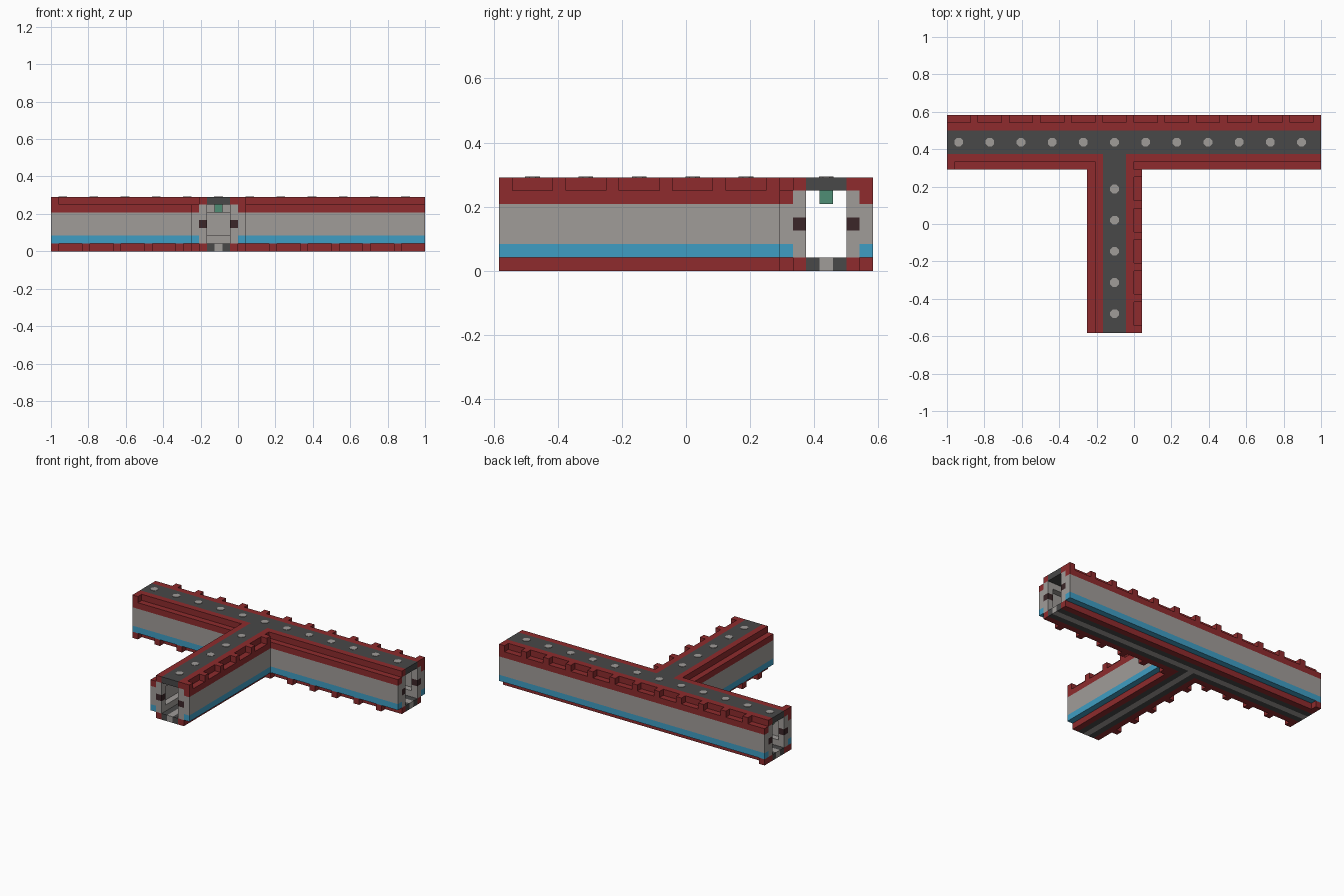
import bpy
import bmesh
from mathutils import Matrix, Vector

U = 1 / 24  # one block

cube = bpy.data.objects.get("Cube")
if cube:
    bpy.data.objects.remove(cube, do_unlink=True)


def material(name, hex_code):
    rgb = [int(hex_code[i:i + 2], 16) / 255 for i in (0, 2, 4)]
    col = [((c + 0.055) / 1.055) ** 2.4 for c in rgb] + [1]
    m = bpy.data.materials.new(name)
    m.use_nodes = True
    m.diffuse_color = col
    m.node_tree.nodes["Principled BSDF"].inputs["Base Color"].default_value = col
    return m


RED = material("dark_red", "8E2B2D")
GREY = material("warm_grey", "A09C99")
DARK = material("charcoal", "484848")
BLUE = material("sky_blue", "3F9DC3")
GREEN = material("lamp_green", "4F8D75")
BROWN = material("dark_brown", "3B2628")


# Each arm is described by s (along it) and t (across it), in blocks
def place_main(s, t):
    return s, t + 10.5


def place_stem(s, t):
    return t - 2.5, -s


def finish(name, bm, mat):
    mesh = bpy.data.meshes.new(name)
    bm.to_mesh(mesh)
    bm.free()
    mesh.materials.append(mat)
    bpy.context.collection.objects.link(bpy.data.objects.new(name, mesh))


def boxes(name, mat, place, items):
    """Join boxes given as (s range, t range, z range) into one part."""
    bm = bmesh.new()
    for s, t, z in items:
        a = Vector((*place(s[0], t[0]), z[0])) * U
        b = Vector((*place(s[1], t[1]), z[1])) * U
        size = [abs(v) for v in b - a]
        bmesh.ops.create_cube(
            bm, size=1,
            matrix=Matrix.Translation((a + b) / 2) @ Matrix.Diagonal((*size, 1)))
    finish(name, bm, mat)


def discs(name, mat, place, positions):
    bm = bmesh.new()
    for s in positions:
        x, y = place(s, 0)
        m = Matrix.Translation((x * U, y * U, 7 * U)) @ Matrix.Rotation(0.3927, 4, "Z")
        bmesh.ops.create_cone(bm, cap_ends=True, segments=8, radius1=0.025,
                              radius2=0.025, depth=0.005, matrix=m)
    finish(name, bm, mat)


def across(side, a, b):
    return (side * a, side * b) if side > 0 else (-b, -a)


def arm(name, place, end, outer, inner, roof, strip, floor, frames, block):
    """outer/inner/floor map a side to its spans; block is the capped end, if any."""
    start = roof[0]
    for side, label in ((-1, "near"), (1, "far")):
        out, mid = across(side, 2.5, 3.5), across(side, 1.5, 2.5)
        part = f"{name}_{label}_"

        # Outer wall in coloured bands, with ribs inside
        boxes(part + "wall", GREY, place, [(s, out, (2, 5)) for s in outer[side]])
        boxes(part + "stripe", BLUE, place, [(s, out, (1, 2)) for s in outer[side]])
        boxes(part + "upper_band", RED, place, [(s, out, (5, 6)) for s in outer[side]])
        boxes(part + "inner_ribs", GREY, place,
              [(s, mid, z) for s in inner[side] for z in ((1, 2), (5, 6))])

        # Red rails with teeth on one edge and an open ledge on the other
        for level, z, toothed, last in (("top", (6, 7), 1, end - 1),
                                        ("bottom", (0, 1), -1, end - 4)):
            rail = [(s, mid, z) for s in inner[side]]
            if side == toothed:
                low = outer[side][0][0]
                for s in range(last, low - 1, -4):
                    if any(a <= s < b for a, b in outer[side]):
                        rail.append(((s, s + 1), out, z))
            elif block is not None:
                rail.append(((block, block + 1), out, z))
            boxes(part + level + "_rail", RED, place, rail)

        # Open-end frame with locking plugs
        boxes(part + "end_frame", GREY, place,
              [((s, s + 1), mid, z) for s in frames for z in ((2, 3), (4, 5))])
        boxes(part + "plugs", BROWN, place, [((s, s + 1), mid, (3, 4)) for s in frames])

        # Floor beside the centre strip
        boxes(part + "floor", DARK, place,
              [(s, across(side, 0.5, 1.5), (0, 1)) for s in floor[side]])

    # Roof, floor strip and lamps
    boxes(name + "_roof", DARK, place, [(roof, (-1.5, 1.5), (6, 7))])
    boxes(name + "_floor_strip", GREY, place, [(strip, (-0.5, 0.5), (0, 1))])
    spots = [end - 2.5 - 4 * i for i in range(12) if end - 2.5 - 4 * i > start + 1]
    discs(name + "_roof_studs", GREY, place, spots)
    boxes(name + "_lamps", GREEN, place,
          [((s - 0.5, s + 0.5), (-0.5, 0.5), (5, 6)) for s in spots])


full = [(-24, 24)]
arm("main_corridor", place_main, 24,
    outer={-1: [(-24, -5), (0, 24)], 1: full},
    inner={-1: [(-24, -4), (-1, 24)], 1: full},
    roof=(-24, 24), strip=(-24, 24),
    floor={-1: [(-24, -3), (-2, 24)], 1: full},
    frames=(-24, 23), block=-24)

arm("side_corridor", place_stem, 14,
    outer={-1: [(-7, 14)], 1: [(-7, 14)]},
    inner={-1: [(-8, 14)], 1: [(-8, 14)]},
    roof=(-9, 14), strip=(-10, 14),
    floor={-1: [(-9, 14)], 1: [(-9, 14)]},
    frames=(13,), block=None)
